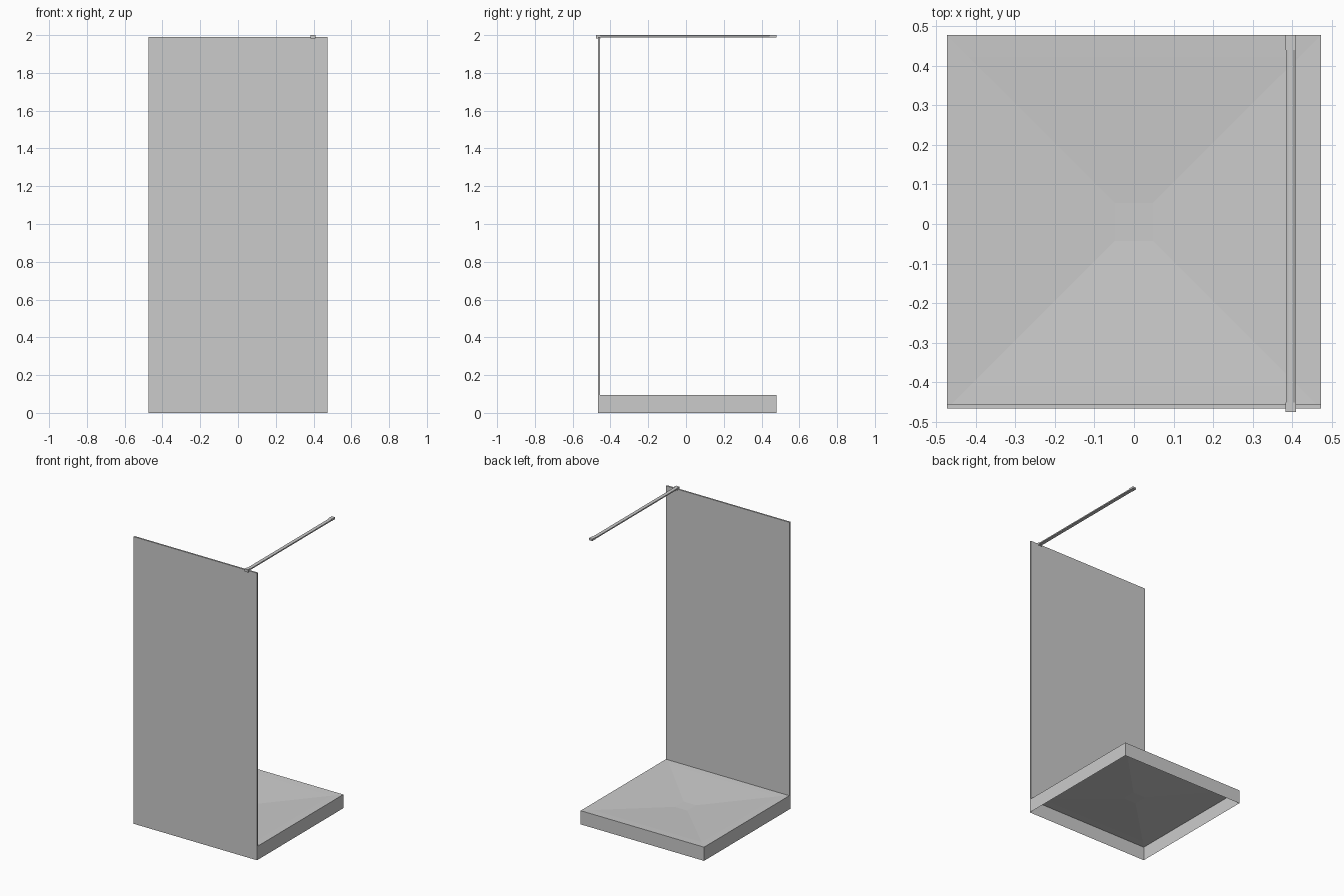
import bpy, bmesh

if "Cube" in bpy.data.objects:
    bpy.data.objects.remove(bpy.data.objects["Cube"])

W = 0.473                    # half width of tray and panel
Y0, Y1 = -0.467, 0.478       # front and back of tray
YC = (Y0 + Y1) / 2
TRAY_H = 0.095


def finish(name, bm):
    bmesh.ops.recalc_face_normals(bm, faces=bm.faces)
    me = bpy.data.meshes.new(name)
    bm.to_mesh(me)
    bm.free()
    ob = bpy.data.objects.new(name, me)
    bpy.context.collection.objects.link(ob)
    return ob


def box(name, lo, hi):
    bm = bmesh.new()
    bmesh.ops.create_cube(bm, size=1)
    for v in bm.verts:
        v.co = [lo[i] if v.co[i] < 0 else hi[i] for i in range(3)]
    return finish(name, bm)


def lofted_rings(name, rings, cap_start, cap_end):
    bm = bmesh.new()
    loops = [[bm.verts.new(p) for p in r] for r in rings]
    n = len(rings[0])
    for a, b in zip(loops, loops[1:]):
        for i in range(n):
            j = (i + 1) % n
            bm.faces.new((a[i], a[j], b[j], b[i]))
    if cap_start:
        bm.faces.new(loops[0][::-1])
    if cap_end:
        bm.faces.new(loops[-1])
    return finish(name, bm)


def rect(hx, hy, z):
    return [(sx * hx, YC + sy * hy, z) for sx, sy in ((-1, -1), (1, -1), (1, 1), (-1, 1))]


# Shower tray: open underneath, flat rim, floor falling to a square drain
HY = (Y1 - Y0) / 2
lofted_rings("shower_tray", [
    rect(W, HY, 0), rect(W, HY, TRAY_H),
    rect(W - 0.055, HY - 0.055, TRAY_H - 0.002),
    rect(0.048, 0.048, TRAY_H - 0.022)], False, True)

# Glass panel standing on the front rim
box("glass_panel", (-W, Y0, TRAY_H), (W, Y0 + 0.011, 1.99))

# Support bar with chamfered top edges, running from panel to wall
BX, BW = 0.397, 0.012
profile = [(-BW, 1.988), (BW, 1.988), (BW, 1.996), (BW / 2, 2.0), (-BW / 2, 2.0), (-BW, 1.996)]
lofted_rings("support_bar", [[(BX + x, y, z) for x, z in profile] for y in (-0.46, 0.445)], True, True)

# End fittings: panel clamp and wall bracket
box("panel_clamp", (BX - 0.013, -0.476, 1.981), (BX + 0.013, -0.452, 2.0))
box("wall_bracket", (BX - 0.013, 0.441, 1.987), (BX + 0.013, Y1, 2.0))
